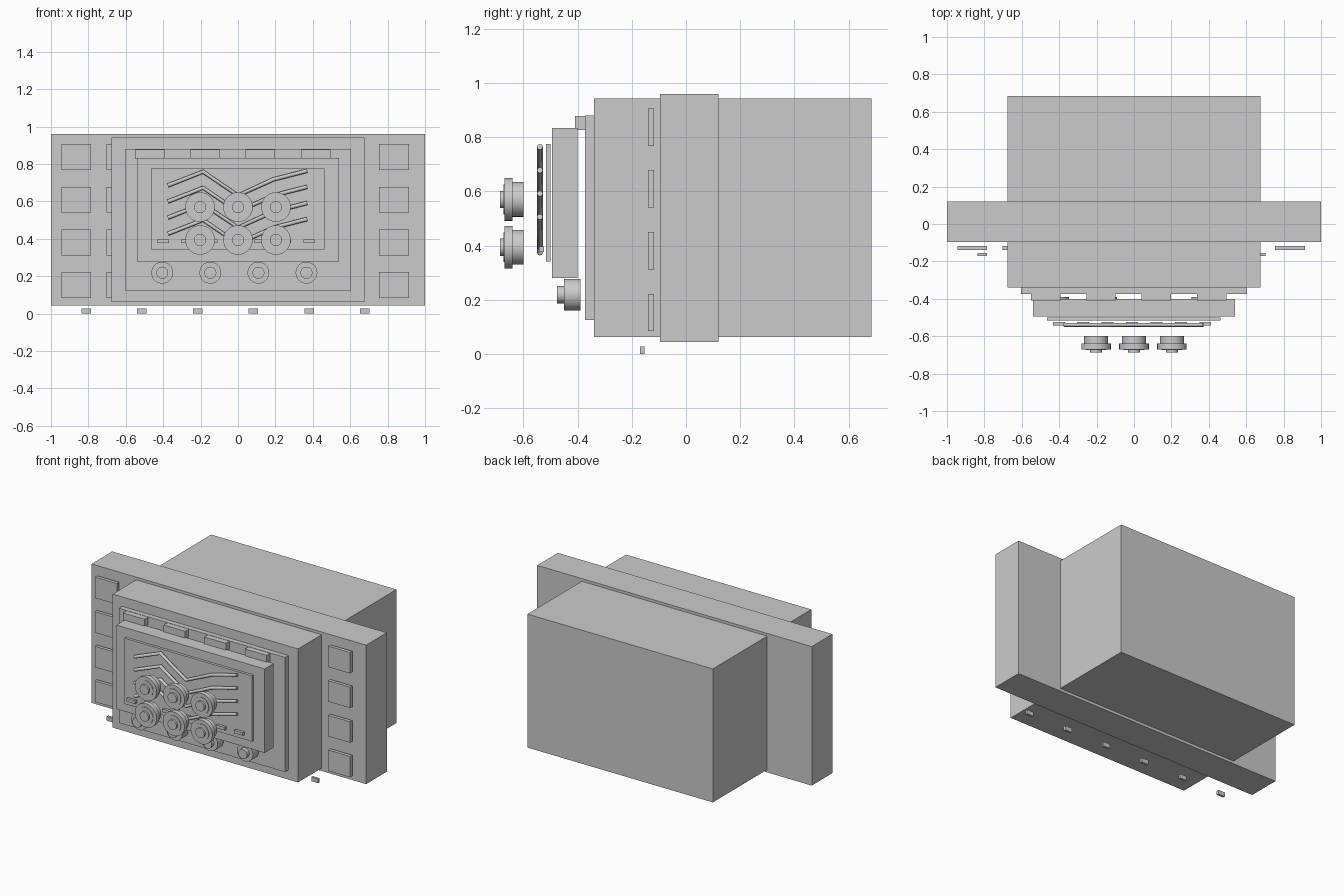
import bpy
from math import pi
from mathutils import Vector

cube = bpy.data.objects.get("Cube")
if cube:
    bpy.data.objects.remove(cube, do_unlink=True)

grey = bpy.data.materials.new("plain grey")
grey.use_nodes = True
colour = (0.6, 0.6, 0.6, 1)
grey.diffuse_color = colour
grey.node_tree.nodes["Principled BSDF"].inputs["Base Color"].default_value = colour


def box(name, x, y, z):
    """Box from (low, high) ranges on each axis."""
    bpy.ops.mesh.primitive_cube_add(size=1)
    ob = bpy.context.object
    ob.name = name
    for axis, (low, high) in enumerate((x, y, z)):
        for v in ob.data.vertices:
            v.co[axis] = low if v.co[axis] < 0 else high
    ob.data.materials.append(grey)
    return ob


def disc(name, x, z, radius, front, back):
    """Round part whose axis runs along y."""
    bpy.ops.mesh.primitive_cylinder_add(
        vertices=32, radius=radius, depth=back - front,
        location=(x, (front + back) / 2, z), rotation=(pi / 2, 0, 0))
    ob = bpy.context.object
    ob.name = name
    ob.data.materials.append(grey)
    bpy.ops.object.shade_smooth_by_angle()
    return ob


# Main housing and the wide panel around it
box("housing", (-0.675, 0.675), (-0.34, 0.685), (0.063, 0.942))
box("wide_panel", (-1, 1), (-0.095, 0.12), (0.045, 0.96))

# Stepped front: face plate, display block, screen
box("face_plate", (-0.605, 0.605), (-0.373, -0.34), (0.125, 0.88))
box("display_block", (-0.54, 0.54), (-0.494, -0.4), (0.28, 0.833))
box("screen", (-0.465, 0.463), (-0.516, -0.499), (0.342, 0.775))

# Tabs along the top of the face plate
for i in range(4):
    x = -0.551 + 0.296 * i
    box("top_tab", (x, x + 0.157), (-0.41, -0.373), (0.826, 0.878))

# Square keys on the wide panel
for x in (-0.945, -0.702, 0.755):
    for row in range(4):
        z = 0.084 + 0.228 * row
        box("side_key", (x, x + 0.16), (-0.14, -0.118), (z, z + 0.138))

# Row of small buttons in front of the screen
for i in range(7):
    x = -0.402 + 0.1305 * i
    box("screen_button", (x - 0.032, x + 0.032), (-0.542, -0.524), (0.377, 0.397))

# Small feet
for i in range(6):
    x = -0.812 + 0.298 * i
    box("foot", (x - 0.025, x + 0.025), (-0.17, -0.154), (0, 0.028))

# Zigzag trace rods
trace = [(-0.375, 0.685), (-0.187, 0.759), (0, 0.632), (0.19, 0.718), (0.37, 0.764)]
for row in range(4):
    curve = bpy.data.curves.new("trace_rod", "CURVE")
    curve.dimensions = "3D"
    curve.bevel_depth = 0.011
    curve.bevel_resolution = 2
    curve.use_fill_caps = True
    spline = curve.splines.new("POLY")
    spline.points.add(len(trace) - 1)
    for point, (x, z) in zip(spline.points, trace):
        point.co = Vector((x, -0.539, z - 0.086 * row, 1))
    curve.materials.append(grey)
    bpy.context.collection.objects.link(bpy.data.objects.new("trace_rod", curve))

# Stepped dials in two rows
for x in (-0.203, 0, 0.203):
    for z in (0.394, 0.57):
        disc("dial_base", x, z, 0.064, -0.64, -0.6)
        disc("dial_rim", x, z, 0.079, -0.67, -0.64)
        disc("dial_ring", x, z, 0.055, -0.674, -0.67)
        disc("dial_cap", x, z, 0.032, -0.687, -0.674)

# Lower knobs
for i in range(4):
    x = -0.405 + 0.257 * i
    disc("knob_base", x, 0.219, 0.058, -0.45, -0.39)
    disc("knob_cap", x, 0.219, 0.032, -0.476, -0.45)
